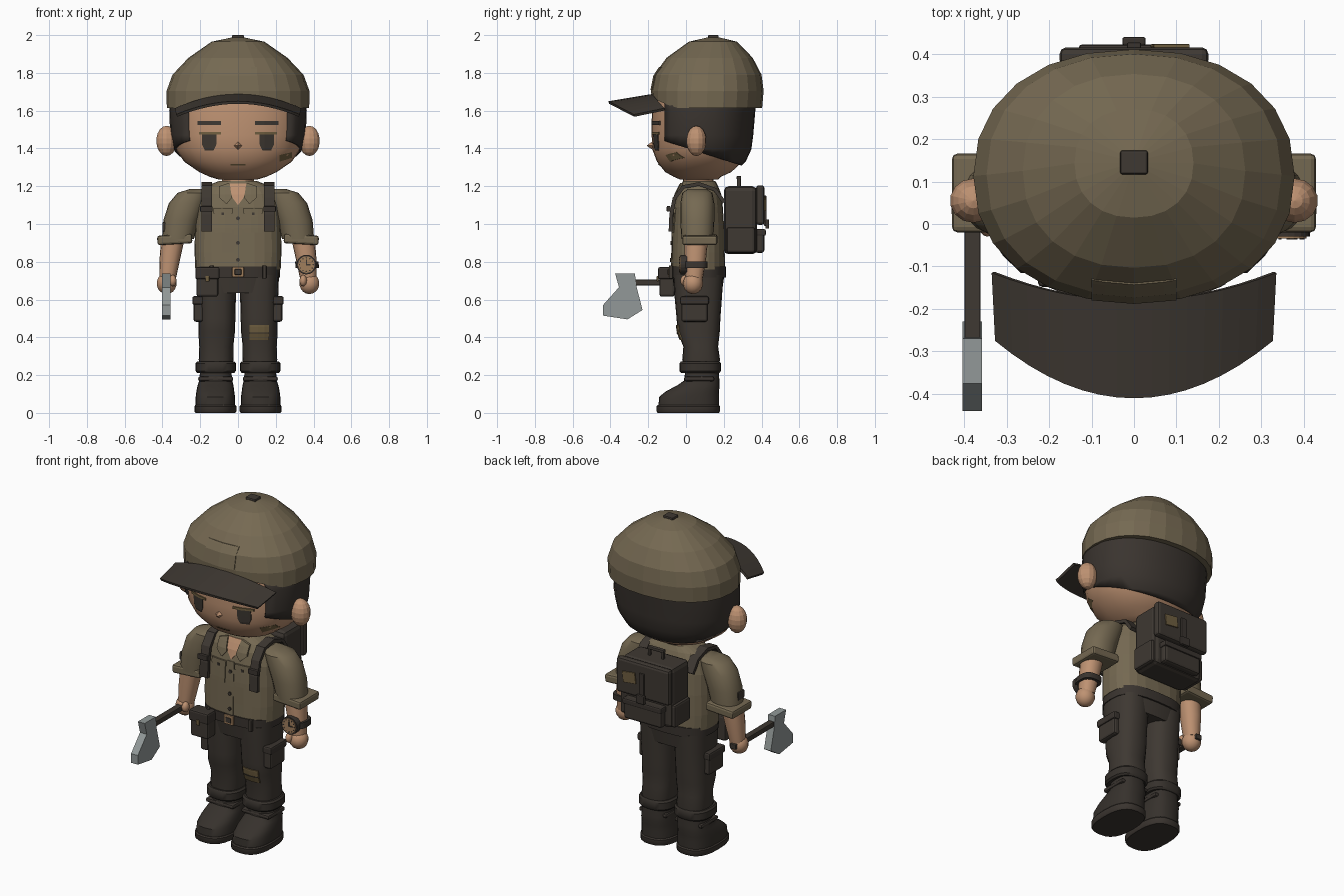
import bpy, bmesh, math
from mathutils import Vector, Matrix
from mathutils.bvhtree import BVHTree

cube = bpy.data.objects.get("Cube")
if cube:
    bpy.data.objects.remove(cube)


def material(name, *srgb):
    color = [(c / 255 / 12.92 if c < 11 else ((c / 255 + .055) / 1.055) ** 2.4) for c in srgb] + [1]
    mat = bpy.data.materials.new(name)
    mat.use_nodes = True
    mat.diffuse_color = color
    mat.node_tree.nodes["Principled BSDF"].inputs["Base Color"].default_value = color
    return mat


skin = material("skin", 190, 146, 114)
olive = material("olive cloth", 117, 105, 82)
dark = material("dark cloth", 62, 56, 50)
hair_mat = material("dark hair", 58, 52, 47)
boot_mat = material("boot leather", 54, 49, 44)
steel = material("steel", 146, 153, 152)
tan = material("tan metal", 160, 126, 92)
brown = material("patch brown", 112, 95, 64)


def finish(name, bm, mat, smooth=False, bevel=0, thickness=0):
    bmesh.ops.recalc_face_normals(bm, faces=bm.faces)
    mesh = bpy.data.meshes.new(name)
    bm.to_mesh(mesh)
    bm.free()
    mesh.materials.append(mat)
    obj = bpy.data.objects.new(name, mesh)
    bpy.context.collection.objects.link(obj)
    if thickness:
        mod = obj.modifiers.new("Thickness", "SOLIDIFY")
        mod.thickness = thickness
        mod.offset = -1
    if bevel:
        mod = obj.modifiers.new("Bevel", "BEVEL")
        mod.width = bevel
        mod.segments = 2
    if smooth:
        bpy.ops.object.select_all(action="DESELECT")
        obj.select_set(True)
        bpy.context.view_layer.objects.active = obj
        bpy.ops.object.shade_smooth_by_angle(angle=math.radians(40))
    return obj


def box(name, center, size, mat, bevel=.01, tilt=0):
    bm = bmesh.new()
    bmesh.ops.create_cube(bm, size=1, matrix=Matrix.Translation(center)
                          @ Matrix.Rotation(tilt, 4, "Y") @ Matrix.Diagonal((*size, 1)))
    return finish(name, bm, mat, bevel=bevel)


def ball(name, center, radii, mat, smooth=False):
    bm = bmesh.new()
    bmesh.ops.create_uvsphere(bm, u_segments=14, v_segments=9, radius=1,
                              matrix=Matrix.Translation(center) @ Matrix.Diagonal((*radii, 1)))
    return finish(name, bm, mat, smooth)


def disc(name, center, radius, depth, mat, sides=20, tip=None):
    bm = bmesh.new()
    bmesh.ops.create_cone(bm, cap_ends=True, segments=sides, radius1=radius,
                          radius2=radius if tip is None else tip, depth=depth,
                          matrix=Matrix.Translation(center) @ Matrix.Rotation(math.pi / 2, 4, "X"))
    return finish(name, bm, mat)


def loft_mesh(rings, segments=24, power=2.2):
    # each ring is (z, x, y, half width, half depth)
    bm = bmesh.new()
    curve = lambda v: math.copysign(abs(v) ** (2 / power), v)
    loops = []
    for z, x, y, rx, ry in rings:
        angles = [math.tau * i / segments for i in range(segments)]
        loops.append([bm.verts.new((x + rx * curve(math.cos(a)), y + ry * curve(math.sin(a)), z))
                      for a in angles])
    for low, high in zip(loops, loops[1:]):
        for i in range(segments):
            j = (i + 1) % segments
            bm.faces.new((low[i], low[j], high[j], high[i]))
    bm.faces.new(loops[0])
    bm.faces.new(loops[-1])
    return bm


def loft(name, rings, mat, smooth=True, side=1, **shape):
    return finish(name, loft_mesh([(z, x * side, *rest) for z, x, *rest in rings], **shape), mat, smooth)


def decal(name, outline, target, mat, lift=.004, side=1):
    # thin plate cut from an x-z outline and laid on the front of a part
    tree = BVHTree.FromPolygons([v.co for v in target.data.vertices],
                                [tuple(p.vertices) for p in target.data.polygons])
    bm = bmesh.new()
    bm.faces.new([bm.verts.new((x * side, 0, z)) for x, z in outline])
    for axis in (0, 2):
        for k in range(-12, 60):
            point, normal = Vector(), Vector()
            point[axis], normal[axis] = k * .035, 1
            bmesh.ops.bisect_plane(bm, geom=bm.verts[:] + bm.edges[:] + bm.faces[:],
                                   plane_co=point, plane_no=normal)
    for v in bm.verts:
        hit = tree.ray_cast(Vector((v.co.x, -2, v.co.z)), Vector((0, 1, 0)))[0]
        v.co.y = (hit or tree.find_nearest(v.co - Vector((0, 1, 0)))[0]).y - lift
    extruded = bmesh.ops.extrude_face_region(bm, geom=bm.faces[:])["geom"]
    for v in extruded:
        if isinstance(v, bmesh.types.BMVert):
            v.co.y += lift + .003
    return finish(name, bm, mat)


def rect(x0, x1, z0, z1):
    return [(x0, z0), (x1, z0), (x1, z1), (x0, z1)]


# Head, with hair cut from a slightly larger shell
head_rings = [(1.235, 0, .07, .1, .1), (1.25, 0, .06, .15, .125), (1.275, 0, .065, .205, .175),
              (1.33, 0, .072, .285, .226), (1.395, 0, .075, .33, .253), (1.47, 0, .078, .347, .26),
              (1.6, 0, .084, .352, .265), (1.72, 0, .1, .345, .265), (1.8, 0, .11, .29, .23)]
head = loft("head", head_rings, skin, segments=32)
bm = loft_mesh([(z, x, y + .004, rx + .012, ry + .014) for z, x, y, rx, ry in head_rings], segments=32)
for point, normal in (((0, -.115, 0), (0, 1, 0)), ((0, -.115, 1.44), (0, .32, 1)), ((0, 0, 1.7), (0, 0, -1))):
    bmesh.ops.bisect_plane(bm, geom=bm.verts[:] + bm.edges[:] + bm.faces[:],
                           plane_co=point, plane_no=normal, clear_inner=True)
finish("hair", bm, hair_mat, smooth=True, thickness=.02)
loft("neck", [(1.14, 0, .065, .085, .08), (1.27, 0, .065, .085, .08)], skin)

# Face
for side, label in ((1, "left"), (-1, "right")):
    ball(label + "_ear", (side * .378, .055, 1.44), (.056, .053, .08), skin)
    decal(label + "_eye", [(.115, 1.475), (.19, 1.475), (.19, 1.42), (.175, 1.388), (.13, 1.388), (.115, 1.42)],
          head, dark, side=side)
    decal(label + "_eyelid", rect(.09, .207, 1.474, 1.487), head, brown, .007, side)
    decal(label + "_brow", rect(.09, .215, 1.525, 1.545), head, dark, .007, side)
decal("mouth", rect(-.04, .04, 1.31, 1.317), head, brown)
decal("cheek_smudge", [(.22, 1.33), (.285, 1.35), (.285, 1.38), (.22, 1.365)], head, brown)
disc("nose", (0, -.188, 1.415), .027, .036, skin, sides=4, tip=.002)

# Cap, with its front hem raised under the brim
bm = loft_mesh([(1.615, 0, .11, .377, .293), (1.705, 0, .113, .378, .298), (1.79, 0, .116, .347, .284),
                (1.88, 0, .125, .262, .228), (1.965, 0, .143, .14, .128), (1.988, 0, .145, .03, .03)])
for v in bm.verts:
    if v.co.z < 1.62 and v.co.y < -.08:
        v.co.z += .06 * max(0, 1 - (v.co.x / .33) ** 2)
cap = finish("cap", bm, olive)
box("cap_button", (0, .145, 1.99), (.065, .056, .02), dark, .005)
decal("cap_panel", rect(-.1, .1, 1.71, 1.83), cap, olive)
bm = bmesh.new()
rows = []
for i in range(17):
    u = i / 8 - 1
    rows.append([bm.verts.new(co) for co in ((.335 * u, -.18 + .065 * u * u, 1.688 - .075 * u * u),
                                            (.327 * u, -.41 + .135 * u * u, 1.65 - .07 * u * u))])
for a, b in zip(rows, rows[1:]):
    bm.faces.new((a[0], a[1], b[1], b[0]))
finish("cap_brim", bm, dark, thickness=.014)

# Shirt
shirt = loft("shirt", [(.76, 0, .065, .226, .142), (.85, 0, .065, .23, .14), (.97, 0, .065, .228, .138),
                       (1.09, 0, .065, .222, .13), (1.16, 0, .068, .205, .118), (1.2, 0, .07, .17, .1),
                       (1.228, 0, .07, .1, .085)], olive, smooth=False, power=2.8)
decal("neck_opening", [(-.05, 1.215), (.05, 1.215), (.03, 1.14), (0, 1.1), (-.03, 1.14)], shirt, skin)
decal("placket", rect(-.022, .022, .775, 1.09), shirt, olive, .003)
for z in (1.03, .9, .81):
    decal("shirt_button", [(.011 * math.cos(t), z + .011 * math.sin(t)) for t in range(6)], shirt, dark, .009)

# Belt, hips and pouch
loft("hips", [(.635, 0, .065, .205, .125), (.73, 0, .065, .216, .138)], dark, power=2.8)
loft("belt", [(.718, 0, .065, .222, .146), (.775, 0, .065, .224, .148)], hair_mat, power=2.8)
box("belt_buckle", (0, -.086, .746), (.062, .014, .054), tan, .004)
box("buckle_center", (0, -.091, .746), (.036, .012, .03), dark, .003)
box("belt_pouch", (-.162, -.1, .69), (.115, .08, .15), dark, .012)
box("belt_pouch_flap", (-.162, -.105, .74), (.128, .086, .065), hair_mat, .01)
box("belt_pouch_clasp", (-.162, -.15, .71), (.02, .01, .03), brown, .003)

# Paired parts
for side, label in ((1, "left"), (-1, "right")):
    # shirt details
    decal(label + "_collar", [(.045, 1.218), (.1, 1.2), (.1, 1.14), (.06, 1.105), (.032, 1.14)],
          shirt, olive, .012, side)
    decal(label + "_chest_pocket", rect(.035, .125, .955, 1.07), shirt, olive, .005, side)
    decal(label + "_pocket_flap", [(.03, 1.085), (.13, 1.085), (.13, 1.055), (.08, 1.035), (.03, 1.055)],
          shirt, olive, .009, side)
    decal(label + "_pocket_button", rect(.073, .087, 1.048, 1.062), shirt, dark, .012, side)
    # shoulder strap, a ribbon over the shoulder
    bm = bmesh.new()
    ribbon = [[bm.verts.new((side * (.165 + w), y, z)) for w in (-.027, .027)] for y, z in
              ((.21, 1.12), (.16, 1.19), (.07, 1.222), (-.02, 1.205), (-.07, 1.14), (-.088, 1.05), (-.092, .96))]
    for a, b in zip(ribbon, ribbon[1:]):
        bm.faces.new((a[0], a[1], b[1], b[0]))
    finish(label + "_strap", bm, dark, thickness=.02)
    box(label + "_strap_clip", (side * .168, -.092, 1.08), (.066, .02, .03), hair_mat, .004)
    # arm
    loft(label + "_sleeve", [(1.185, .205, .06, .05, .05), (1.165, .235, .06, .085, .08), (1.11, .268, .06, .098, .09),
                             (1.02, .3, .06, .095, .09), (.92, .318, .06, .085, .085)], olive, side=side, segments=20)
    box(label + "_cuff", (side * .335, .073, .918), (.185, .185, .05), olive, .012, tilt=side * .06)
    loft(label + "_forearm", [(.92, .345, .055, .062, .062), (.82, .36, .05, .055, .057),
                              (.7, .374, .042, .043, .045)], skin, side=side, segments=16)
    ball(label + "_hand", (side * .378, .037, .685), (.054, .053, .056), skin, True)
    ball(label + "_thumb", (side * .345, -.005, .7), (.02, .025, .03), skin, True)
    # trouser leg and cargo pocket
    loft(label + "_leg", [(.22, .118, .08, .08, .085), (.28, .116, .08, .092, .1), (.35, .115, .078, .09, .092),
                          (.43, .113, .067, .097, .112), (.5, .112, .066, .098, .116), (.62, .112, .065, .101, .126),
                          (.73, .113, .065, .104, .132)], dark, side=side, segments=20, power=2.5)
    box(label + "_cargo_pocket", (side * .21, .045, .545), (.05, .14, .125), dark, .012)
    box(label + "_cargo_flap", (side * .213, .045, .595), (.058, .152, .045), hair_mat, .01)
    box(label + "_belt_loop", (side * .14, -.08, .746), (.02, .02, .07), dark, .004)
    # boot
    loft(label + "_boot_cuff", [(.212, .118, .075, .098, .102), (.222, .118, .075, .107, .11),
                                (.262, .118, .075, .107, .11), (.272, .118, .075, .098, .102)],
         boot_mat, side=side, power=2.6)
    loft(label + "_boot", [(.035, .12, .014, .105, .16), (.085, .12, .016, .104, .158), (.115, .12, .035, .1, .14),
                           (.145, .119, .065, .095, .113), (.17, .118, .083, .088, .094), (.225, .118, .085, .082, .088)],
         boot_mat, side=side, power=2.6)
    loft(label + "_sole", [(0, .12, .012, .105, .162), (.008, .12, .012, .111, .168), (.035, .12, .012, .111, .168),
                           (.042, .12, .012, .105, .162)], hair_mat, side=side, power=2.6)
    box(label + "_boot_strap", (side * .118, .07, .18), (.185, .16, .025), hair_mat, .01)
    # backpack sides
    box(label + "_pack_pocket", (side * .168, .29, .915), (.03, .15, .135), dark, .012)
    box(label + "_handle_post", (side * .045, .28, 1.22), (.016, .02, .05), dark, .004)

left_leg = bpy.data.objects["left_leg"]
decal("knee_patch", rect(.06, .163, .385, .465), left_leg, brown, .007)
decal("knee_patch_seam", rect(.06, .163, .42, .426), left_leg, dark, .009)
box("sleeve_badge", (-.386, .045, .985), (.03, .06, .05), dark, .006)

# Backpack
box("backpack", (0, .288, 1.02), (.335, .175, .36), dark, .025)
box("backpack_flap", (0, .393, 1.1), (.35, .045, .21), dark, .015)
box("backpack_pocket", (0, .39, .91), (.25, .05, .125), dark, .014)
box("backpack_pocket_flap", (0, .395, .955), (.26, .055, .035), hair_mat, .008)
box("backpack_strap", (0, .42, 1.07), (.034, .014, .16), hair_mat, .004)
box("backpack_buckle", (0, .43, 1.0), (.055, .02, .05), hair_mat, .005)
box("backpack_patch", (.085, .419, 1.105), (.085, .008, .065), brown, .002, tilt=.12)
box("backpack_handle", (0, .28, 1.245), (.11, .024, .018), dark, .005)

# Wristwatch
loft("watch_strap", [(.768, .367, .05, .062, .064), (.802, .364, .05, .062, .064)], hair_mat, power=3)
disc("watch_case", (.362, -.012, .785), .052, .036, hair_mat)
disc("watch_face", (.362, -.031, .785), .044, .006, tan)
for i in range(12):
    a = math.tau * i / 12
    disc("hour_mark", (.362 + .036 * math.sin(a), -.034, .785 + .036 * math.cos(a)), .004, .004, dark, sides=6)
box("minute_hand", (.362, -.035, .798), (.006, .003, .03), dark, 0)
box("hour_hand", (.373, -.035, .785), (.024, .003, .007), dark, 0)

# Hatchet
box("axe_handle", (-.38, -.09, .69), (.038, .38, .03), dark, .004)
bm = bmesh.new()
blade = bm.faces.new([bm.verts.new((-.403, y, z)) for y, z in (
    (-.375, .738), (-.27, .738), (-.265, .68), (-.23, .545), (-.31, .495), (-.44, .515), (-.44, .57), (-.355, .665))])
grown = bmesh.ops.extrude_face_region(bm, geom=[blade])["geom"]
bmesh.ops.translate(bm, vec=(.045, 0, 0), verts=[g for g in grown if isinstance(g, bmesh.types.BMVert)])
finish("axe_head", bm, steel)
